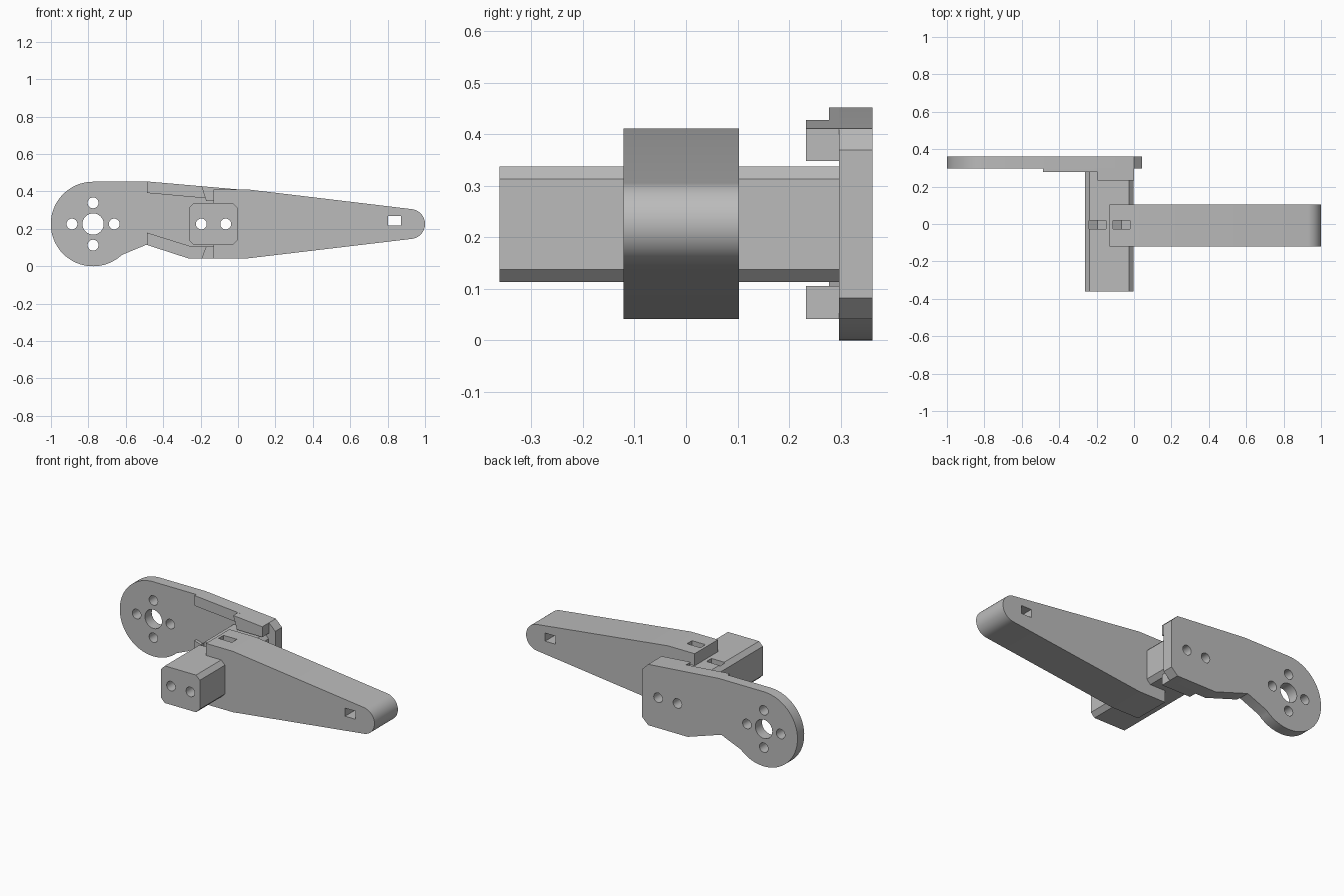
import bpy, bmesh, math

cube = bpy.data.objects.get("Cube")
if cube:
    bpy.data.objects.remove(cube, do_unlink=True)

grey = bpy.data.materials.new("mid grey")
grey.use_nodes = True
COLOR = (0.5, 0.5, 0.5, 1)
grey.diffuse_color = COLOR
grey.node_tree.nodes["Principled BSDF"].inputs["Base Color"].default_value = COLOR

MID_Z = 0.226


def prism(name, outline, y0, y1):
    """Extrude an (x, z) outline along y."""
    bm = bmesh.new()
    face = bm.faces.new([bm.verts.new((x, y0, z)) for x, z in outline])
    new = bmesh.ops.extrude_face_region(bm, geom=[face])["geom"]
    verts = [v for v in new if isinstance(v, bmesh.types.BMVert)]
    bmesh.ops.translate(bm, verts=verts, vec=(0, y1 - y0, 0))
    bmesh.ops.recalc_face_normals(bm, faces=bm.faces)
    mesh = bpy.data.meshes.new(name)
    bm.to_mesh(mesh)
    bm.free()
    mesh.materials.append(grey)
    obj = bpy.data.objects.new(name, mesh)
    bpy.context.collection.objects.link(obj)
    return obj


def arc(cx, cz, r, a0, a1, n):
    """Points on an arc, angles in degrees."""
    angles = [math.radians(a0 + (a1 - a0) * i / n) for i in range(n + 1)]
    return [(cx + r * math.cos(a), cz + r * math.sin(a)) for a in angles]


def hole(x, z, r):
    return prism("hole_cutter", arc(x, z, r, 0, 348.75, 31), -0.6, 0.6)


def activate(obj):
    bpy.ops.object.select_all(action="DESELECT")
    obj.select_set(True)
    bpy.context.view_layer.objects.active = obj


def cut(obj, cutters):
    activate(obj)
    for c in cutters:
        c.hide_render = True
        mod = obj.modifiers.new("cut", "BOOLEAN")
        mod.operation = "DIFFERENCE"
        mod.solver = "EXACT"
        mod.object = c
        bpy.ops.object.modifier_apply(modifier=mod.name)


# Mounting plate with a round servo end and a chamfered far end
plate = prism("mounting_plate",
              arc(-0.775, MID_Z, 0.226, 90, 313, 48)
              + [(-0.49, 0.115), (-0.265, 0.042), (0.0, 0.042), (0.042, 0.082),
                 (0.042, 0.37), (0.0, 0.411), (-0.47, 0.452)],
              0.297, 0.362)

# Shallow rims on the inner side of the plate
upper_rim = prism("upper_rim",
                  [(-0.487, 0.452), (-0.47, 0.452), (0, 0.411), (0, 0.348),
                   (-0.13, 0.36), (-0.487, 0.392)], 0.278, 0.299)
lower_rim = prism("lower_rim",
                  [(-0.487, 0.18), (-0.25, 0.106), (0, 0.106), (0, 0.042),
                   (-0.265, 0.042), (-0.487, 0.114)], 0.278, 0.299)

# Taller clamp blocks above and below the crossbeam
upper_clamp = prism("upper_clamp",
                    [(-0.195, 0.428), (0, 0.411), (0, 0.348), (-0.17, 0.348)],
                    0.233, 0.299)
lower_clamp = prism("lower_clamp",
                    [(-0.195, 0.042), (0, 0.042), (0, 0.106), (-0.17, 0.106)],
                    0.233, 0.299)

# Crossbeam with chamfered long edges
x0, x1, z0, z1, c = -0.262, -0.003, 0.113, 0.338, 0.025
beam = prism("crossbeam",
             [(x0 + c, z0), (x1 - c, z0), (x1, z0 + c), (x1, z1 - c),
              (x1 - c, z1), (x0 + c, z1), (x0, z1 - c), (x0, z0 + c)],
             -0.362, 0.299)

# Tapered arm with a rounded tip
arm = prism("tapered_arm",
            [(-0.13, 0.411), (-0.13, 0.042), (0.05, 0.042)]
            + arc(0.92, MID_Z, 0.08, -83, 83, 24) + [(0.05, 0.411)],
            -0.121, 0.103)

# Bolt holes along y, and nut pockets with a V-shaped floor
bolt_x = (-0.196, -0.066)
bolts = [hole(x, MID_Z, 0.029) for x in bolt_x]
pockets = [prism("pocket_cutter",
                 [(x - 0.045, 0.6), (x - 0.045, 0.2), (x, 0.174),
                  (x + 0.045, 0.2), (x + 0.045, 0.6)], -0.028, 0.02)
           for x in bolt_x]

# Square hole near the arm tip
tip_slot = prism("tip_slot_cutter",
                 [(0.803, 0.219), (0.872, 0.219), (0.872, 0.268), (0.803, 0.268)],
                 -0.6, 0.6)

# Servo shaft hole and its ring of four screw holes
shaft = [hole(-0.775, MID_Z, 0.057)]
for i in range(4):
    a = i * math.pi / 2
    shaft.append(hole(-0.775 + 0.113 * math.cos(a), MID_Z + 0.113 * math.sin(a), 0.029))

cut(plate, shaft + bolts)
cut(beam, bolts + pockets)
cut(arm, bolts + pockets + [tip_slot])

for cutter in shaft + bolts + pockets + [tip_slot]:
    bpy.data.objects.remove(cutter, do_unlink=True)

for obj in (plate, beam, arm):
    activate(obj)
    bpy.ops.object.shade_smooth_by_angle(angle=math.radians(20))
